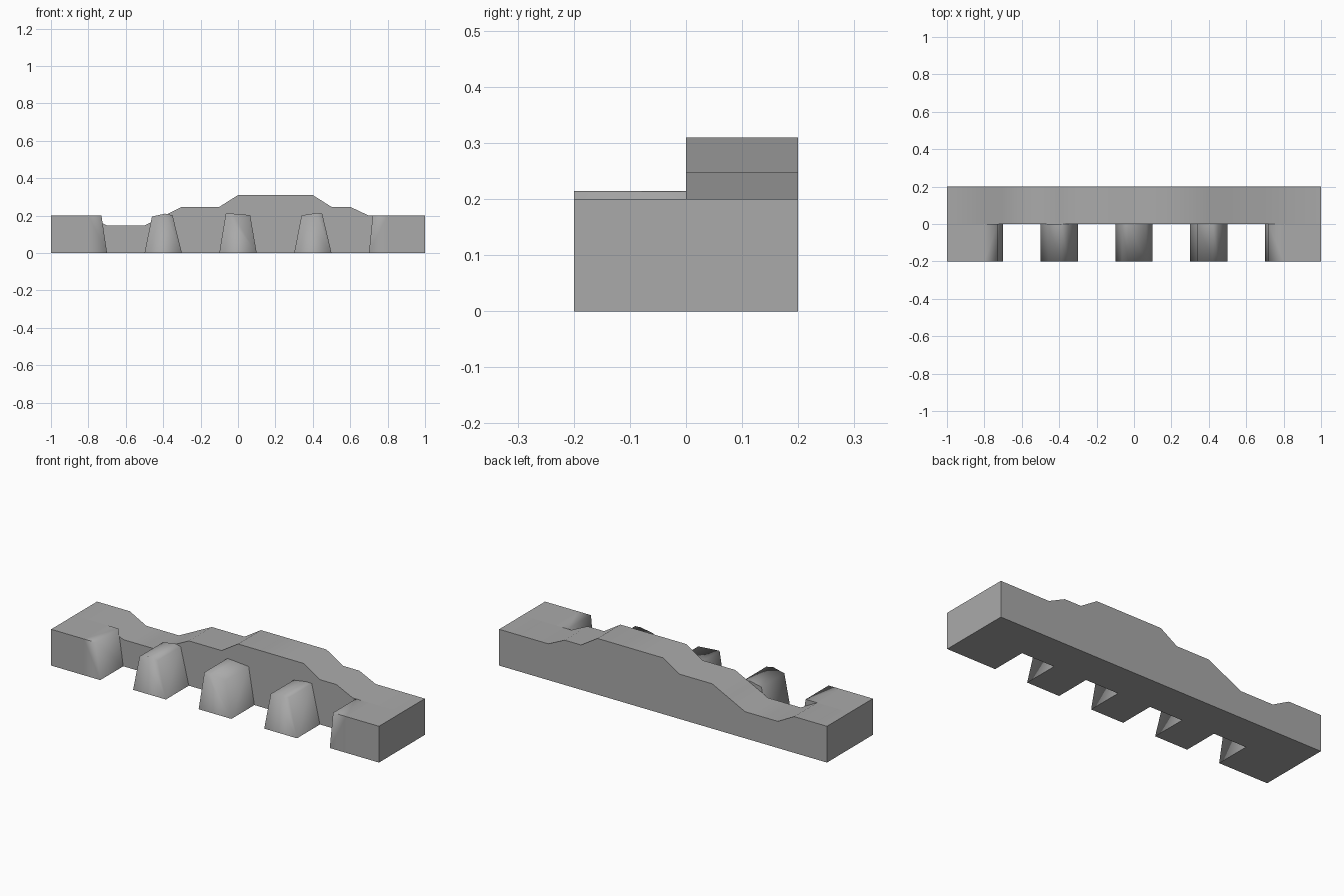
import bpy, bmesh

cube = bpy.data.objects.get("Cube")
if cube:
    bpy.data.objects.remove(cube, do_unlink=True)

# One plain grey for everything
grey = bpy.data.materials.new("stone_grey")
grey.use_nodes = True
color = (0.4, 0.4, 0.4, 1)
grey.diffuse_color = color
bsdf = next(n for n in grey.node_tree.nodes if n.type == 'BSDF_PRINCIPLED')
bsdf.inputs["Base Color"].default_value = color


def extrude_profile(name, points, y0, y1, is_sharp, open_side=None):
    """Extrude an x-z outline along y; is_sharp picks the hard edges."""
    bm = bmesh.new()
    front = [bm.verts.new((x, y0, z)) for x, z in points]
    back = [bm.verts.new((x, y1, z)) for x, z in points]
    bm.faces.new(front)
    bm.faces.new(back[::-1])
    n = len(points)
    for i in range(n):
        if i != open_side:
            j = (i + 1) % n
            bm.faces.new((front[i], back[i], back[j], front[j]))
    bmesh.ops.recalc_face_normals(bm, faces=bm.faces)
    for face in bm.faces:
        face.smooth = True
    for edge in bm.edges:
        edge.smooth = not is_sharp(edge)
    mesh = bpy.data.meshes.new(name)
    bm.to_mesh(mesh)
    bm.free()
    mesh.materials.append(grey)
    obj = bpy.data.objects.new(name, mesh)
    bpy.context.collection.objects.link(obj)
    return obj


def steep(edge):
    return edge.calc_face_angle(3) > 0.7


def base_or_back(edge):
    a, b = (v.co for v in edge.verts)
    return max(a.z, b.z) < 0.001 or min(a.y, b.y) > -0.001


def base_back_or_rim(edge):
    a, b = (v.co for v in edge.verts)
    return base_or_back(edge) or min(a.z, b.z) > 0.19 and max(a.y, b.y) < -0.19


# Rear wall with its stepped skyline
extrude_profile("rear_wall", [
    (-1, 0), (1, 0), (1, .2), (.7, .2), (.6, .247), (.5, .247), (.4, .31),
    (0, .31), (-.1, .247), (-.3, .247), (-.4, .197), (-.5, .147), (-.7, .147), (-.8, .2),
    (-1, .2)], 0, .2, steep)

# Tapered teeth: top outline of each, from right to left, about its centre
teeth = [
    ("left_tooth", .4, [(.05, .212), (.02, .214), (-.06, .202)]),
    ("middle_tooth", 0, [(.065, .203), (-.03, .211), (-.065, .213)]),
    ("right_tooth", -.4, [(.05, .202), (.01, .211), (-.06, .195)]),
]
for name, cx, top in teeth:
    outline = [(-.1, 0), (.1, 0)] + top
    extrude_profile(name, [(cx + x, z) for x, z in outline], -.2, 0, base_or_back)

# End blocks, each with a sloping, softly shaded inner flank
for side, s, top_x in (("left", 1, .72), ("right", -1, .73)):
    extrude_profile(side + "_end_block",
                    [(s * x, z) for x, z in ((.8, 0), (1, 0), (1, .2), (.8, .2))],
                    -.2, 0, steep, open_side=3)
    extrude_profile(side + "_end_flank",
                    [(s * x, z) for x, z in ((.7, 0), (.8, 0), (.8, .2), (top_x, .2))],
                    -.2, 0, base_back_or_rim, open_side=1)
